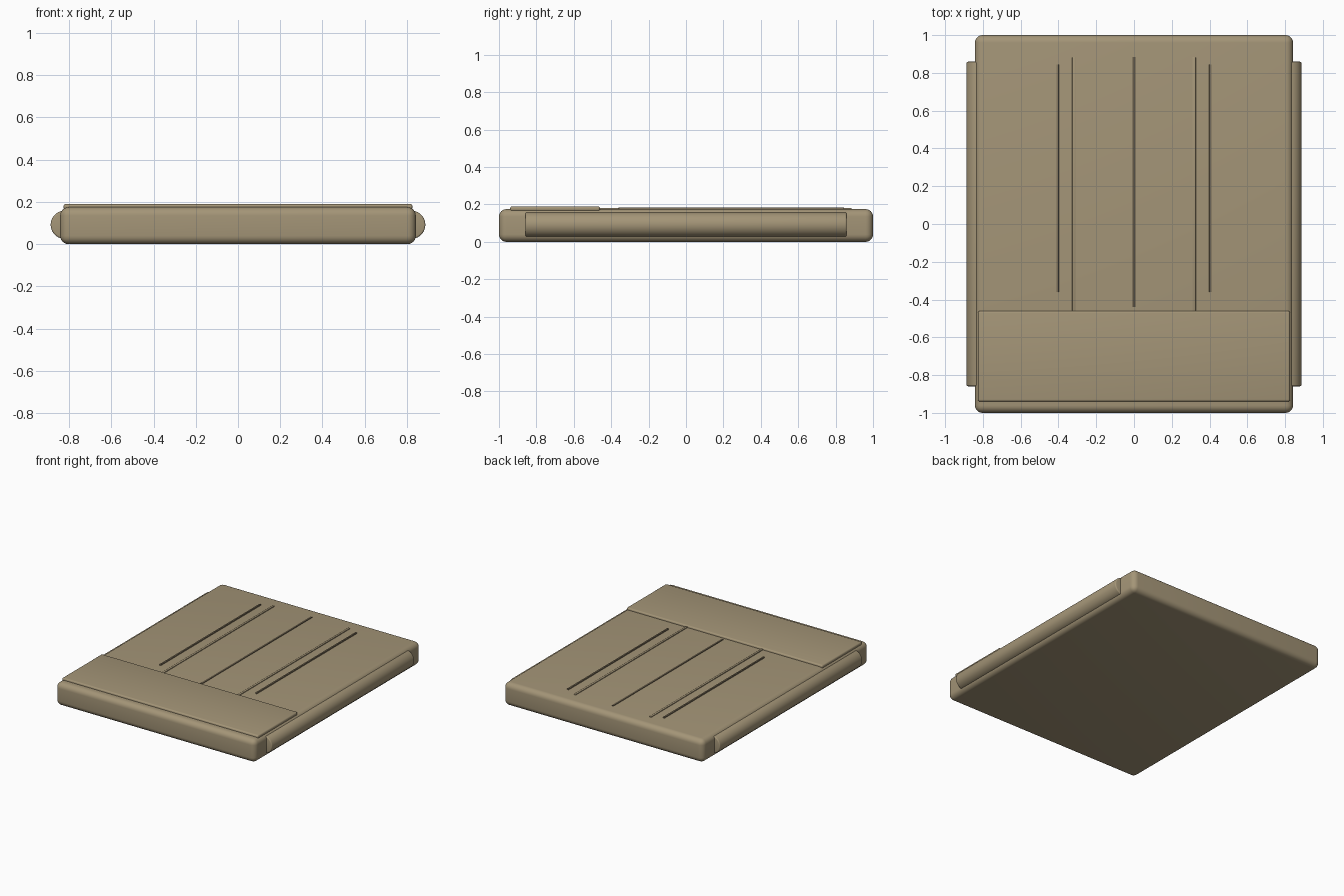
import bpy, math

if "Cube" in bpy.data.objects:
    bpy.data.objects.remove(bpy.data.objects["Cube"])


def material(name, rgb):
    m = bpy.data.materials.new(name)
    m.diffuse_color = (*rgb, 1)
    m.use_nodes = True
    m.node_tree.nodes["Principled BSDF"].inputs["Base Color"].default_value = m.diffuse_color
    return m


tan = material("tan cloth", (0.37, 0.30, 0.185))
seam = material("dark seam", (0.12, 0.095, 0.06))
pleat = material("pleat brown", (0.22, 0.175, 0.11))


def finish(ob, name, mat, bevel, segments):
    ob.name = name
    ob.data.materials.append(mat)
    mod = ob.modifiers.new("rounding", "BEVEL")
    mod.width, mod.segments = bevel, segments
    mod.limit_method = "ANGLE"
    mod.angle_limit = math.radians(40)
    bpy.ops.object.modifier_apply(modifier=mod.name)
    bpy.ops.object.shade_smooth_by_angle(angle=math.radians(35))


def box(name, mat, x, y, z, bevel, segments=4):
    """Rounded box from (min, max) ranges."""
    bpy.ops.mesh.primitive_cube_add(size=1, location=[sum(r) / 2 for r in (x, y, z)])
    ob = bpy.context.object
    ob.scale = [r[1] - r[0] for r in (x, y, z)]
    bpy.ops.object.transform_apply(location=False, rotation=False, scale=True)
    finish(ob, name, mat, bevel, segments)


# Folded body and the overlapping flap at the front
box("folded_body", tan, (-0.842, 0.842), (-1, 1), (0, 0.175), 0.04, 6)
box("front_flap", tan, (-0.826, 0.826), (-0.94, -0.46), (0.163, 0.19), 0.011)

# Centre seam
box("centre_seam", seam, (-0.008, 0.008), (-0.44, 0.885), (0.168, 0.179), 0.002, 2)

for side, s in (("left", -1), ("right", 1)):
    # Rolled side edge, half sunk into the body
    bpy.ops.mesh.primitive_cylinder_add(vertices=40, radius=0.067, depth=1.718,
                                        location=(s * 0.82, 0, 0.092),
                                        rotation=(math.pi / 2, 0, 0))
    finish(bpy.context.object, side + "_rolled_edge", tan, 0.008, 3)
    # Raised fold and the thin crease beside it
    c = s * 0.318
    box(side + "_fold", tan, (c - 0.009, c + 0.009), (-0.465, 0.885), (0.168, 0.181), 0.003, 2)
    c = s * 0.404
    box(side + "_crease", pleat, (c - 0.006, c + 0.006), (-0.36, 0.845), (0.168, 0.184), 0.002, 2)
